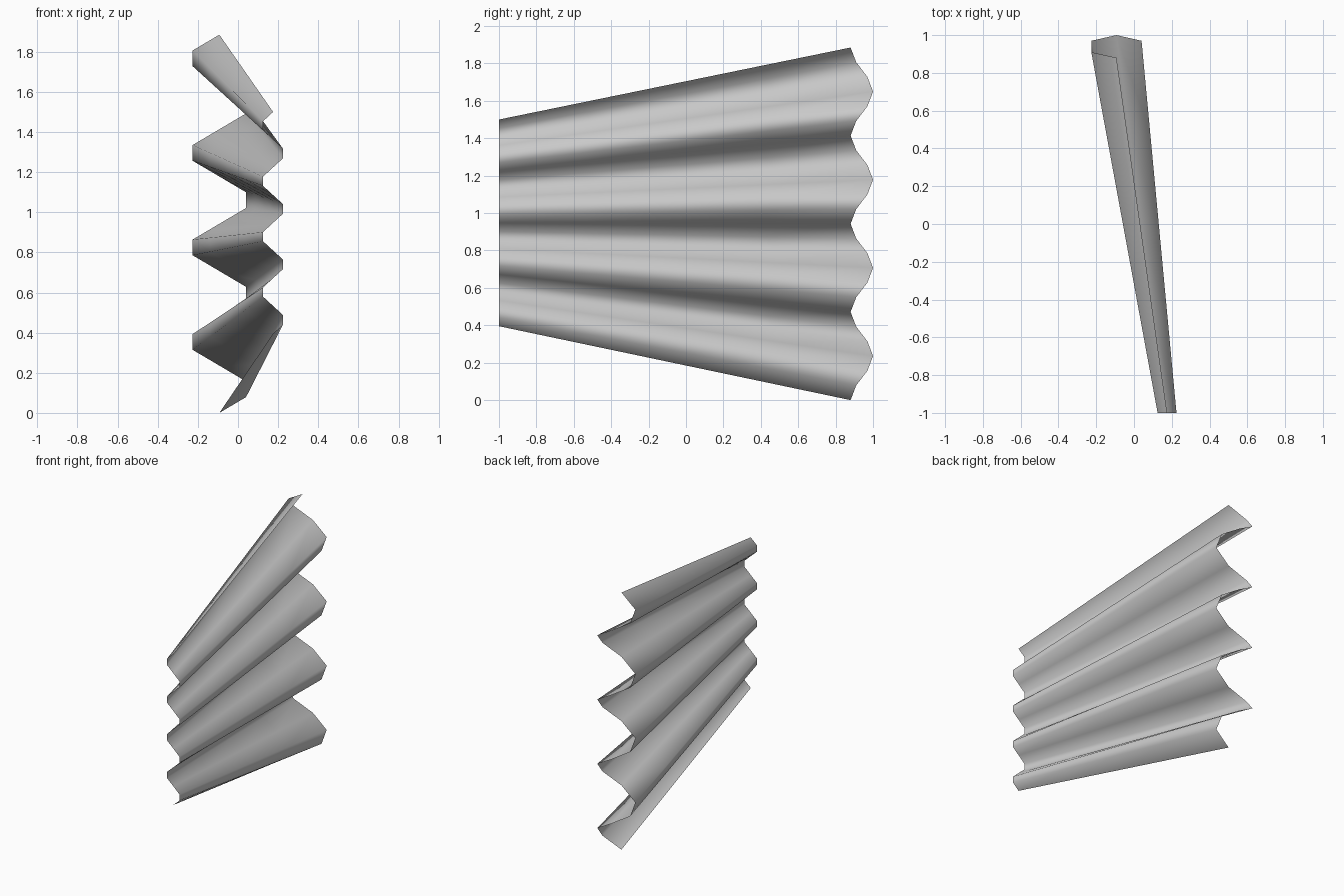
import bpy
import math

if "Cube" in bpy.data.objects:
    bpy.data.objects.remove(bpy.data.objects["Cube"])

WAVES = 4      # full corrugations across the sheet
SIDES = 6      # segments in each corrugation
ROWS = 4       # strips along the length
wave = [math.sin(2 * math.pi * k / SIDES) / math.sin(math.pi / 3) for k in range(SIDES)]


def front_point(k):
    # narrow straight end
    return (0.175 + 0.05 * wave[k % SIDES], -1.0, 0.395 + 1.105 * k / (WAVES * SIDES))


def back_point(k):
    # wide scalloped end
    y = 0.94 - 0.06 * math.cos(2 * math.pi * k / SIDES)
    return (-0.093 + 0.133 * wave[k % SIDES], y, 1.885 * k / (WAVES * SIDES))


# Fluted fan sheet, ruled between the two ends
count = WAVES * SIDES + 1
verts = []
for r in range(ROWS + 1):
    t = r / ROWS
    for k in range(count):
        a, b = front_point(k), back_point(k)
        verts.append([p + (q - p) * t for p, q in zip(a, b)])

faces = []
for r in range(ROWS):
    for k in range(count - 1):
        i = r * count + k
        faces.append((i, i + count, i + count + 1, i + 1))

mesh = bpy.data.meshes.new("fluted_sheet")
mesh.from_pydata(verts, [], faces)
mesh.update()
for poly in mesh.polygons:
    poly.use_smooth = True

# Plain grey colour
grey = bpy.data.materials.new("light grey")
grey.diffuse_color = (0.6, 0.6, 0.6, 1)
grey.use_nodes = True
grey.node_tree.nodes["Principled BSDF"].inputs["Base Color"].default_value = grey.diffuse_color
mesh.materials.append(grey)

sheet = bpy.data.objects.new("fluted_sheet", mesh)
bpy.context.collection.objects.link(sheet)
